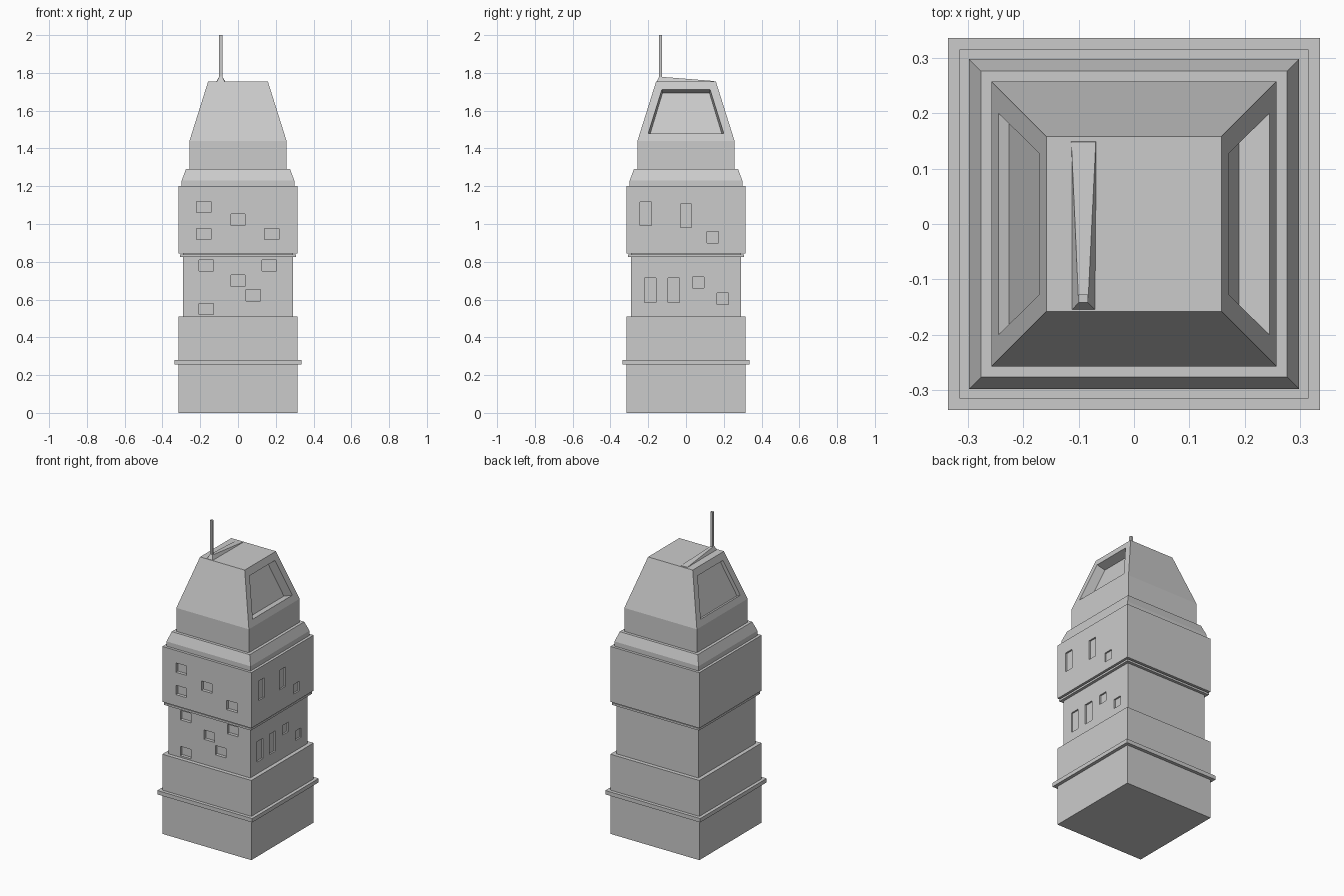
import bpy, bmesh
from mathutils import Vector

if "Cube" in bpy.data.objects:
    bpy.data.objects.remove(bpy.data.objects["Cube"])


def finish(name, bm):
    bmesh.ops.recalc_face_normals(bm, faces=bm.faces)
    me = bpy.data.meshes.new(name)
    bm.to_mesh(me)
    bm.free()
    ob = bpy.data.objects.new(name, me)
    bpy.context.collection.objects.link(ob)
    return ob


def loft(bm, rings):
    """Skin a list of equal-length point rings and cap both ends."""
    vs = [[bm.verts.new(p) for p in ring] for ring in rings]
    n = len(vs[0])
    for a, b in zip(vs, vs[1:]):
        for i in range(n):
            j = (i + 1) % n
            bm.faces.new((a[i], a[j], b[j], b[i]))
    bm.faces.new(vs[0][::-1])
    bm.faces.new(vs[-1])


def rect(x0, x1, y0, y1, z):
    return [(x0, y0, z), (x1, y0, z), (x1, y1, z), (x0, y1, z)]


def square_tower(name, profile):
    """Square solid from (height, half width) pairs."""
    bm = bmesh.new()
    loft(bm, [rect(-h, h, -h, h, z) for z, h in profile])
    return finish(name, bm)


def cut(ob, bm):
    cutter = finish("cutter", bm)
    cutter.hide_render = True
    mod = ob.modifiers.new("cut", 'BOOLEAN')
    mod.operation = 'DIFFERENCE'
    mod.solver = 'EXACT'
    mod.object = cutter
    bpy.context.view_layer.objects.active = ob
    bpy.ops.object.modifier_apply(modifier=mod.name)
    bpy.data.objects.remove(cutter)


def cut_windows(ob, half, front, side):
    """Recess front windows (x, z centre) and right-side windows (y, z centre, height)."""
    bm = bmesh.new()
    for x, z in front:
        loft(bm, [rect(x - .038, x + .038, -half - .05, -half + .02, z + s * .03) for s in (-1, 1)])
    for y, z, h in side:
        loft(bm, [rect(half - .01, half + .05, y - .03, y + .03, z + s * h / 2) for s in (-1, 1)])
    cut(ob, bm)


# Stacked storeys
square_tower("base_storey", [(0, .315), (.255, .315), (.255, .336), (.28, .336),
                             (.28, .315), (.51, .315)])
middle = square_tower("middle_storey", [(.51, .29), (.825, .29), (.825, .308), (.838, .308),
                                        (.838, .29), (.845, .29)])
upper = square_tower("upper_storey", [(.845, .315), (1.2, .315)])
square_tower("collar", [(1.2, .298), (1.23, .298), (1.29, .276)])
crown = square_tower("crown", [(1.29, .257), (1.44, .257), (1.755, .158)])

# Scattered windows
cut_windows(middle, .29,
            [(-.168, .78), (.165, .78), (0, .70), (.08, .622), (-.168, .55)],
            [(-.19, .65, .13), (-.065, .65, .13), (.065, .69, .06), (.195, .605, .06)])
cut_windows(upper, .315,
            [(-.182, 1.09), (0, 1.023), (-.182, .947), (.178, .947)],
            [(-.213, 1.055, .125), (0, 1.043, .125), (.142, .93, .06)])

# Sloped trapezoid recesses: deep on the right, shallow on the left
for side, depth in ((1, .058), (-1, .02)):
    bm = bmesh.new()
    normal = Vector((side * .954, 0, .3))
    rings = []
    for off, k in ((.03, 1.0), (0, 1.0), (-depth, .97)):
        pts = [(.2445, -.2, 1.48), (.2445, .2, 1.48), (.172, .128, 1.711), (.172, -.128, 1.711)]
        rings.append([Vector((side * x, y * k, z)) + normal * off for x, y, z in pts])
    loft(bm, rings)
    cut(crown, bm)

# Roof fin sloping down to the back
bm = bmesh.new()
base = rect(-.114, -.068, -.157, .15, 1.75)
top = [(-.1, -.142, 1.78), (-.083, -.142, 1.78), (-.069, .148, 1.757), (-.113, .148, 1.757)]
loft(bm, [base, top])
finish("roof_fin", bm)

# Antenna mast
bm = bmesh.new()
loft(bm, [rect(-.1, -.083, -.142, -.127, z) for z in (1.77, 2.0)])
finish("antenna", bm)
